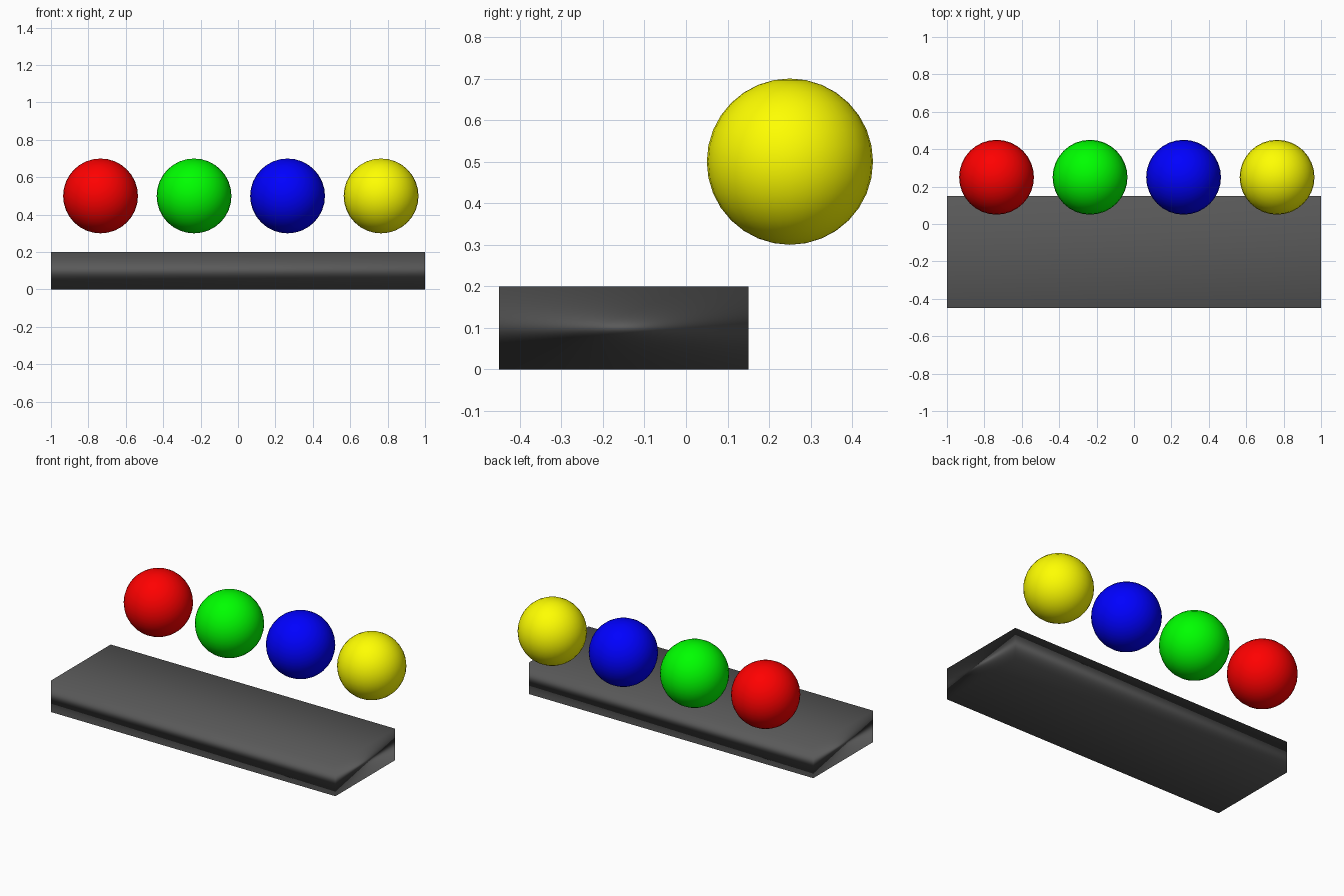
import bpy

if "Cube" in bpy.data.objects:
    bpy.data.objects.remove(bpy.data.objects["Cube"])


def paint(obj, name, rgb):
    mat = bpy.data.materials.new(name)
    mat.diffuse_color = (*rgb, 1.0)
    mat.use_nodes = True
    mat.node_tree.nodes["Principled BSDF"].inputs["Base Color"].default_value = mat.diffuse_color
    obj.data.materials.append(mat)


# Dark slab, softly shaded with area-weighted normals
bpy.ops.mesh.primitive_cube_add(size=1, location=(0, -0.15, 0.1))
slab = bpy.context.object
slab.name = "slab"
slab.scale = (2.0, 0.6, 0.2)
bpy.ops.object.transform_apply(location=False, rotation=False, scale=True)
bpy.ops.object.shade_smooth()
weighted = slab.modifiers.new("area_weighted_normals", 'WEIGHTED_NORMAL')
weighted.mode = 'FACE_AREA'
paint(slab, "dark_grey", (0.1, 0.1, 0.1))

# Row of four floating balls above the back edge
colours = {
    "red": (1, 0, 0),
    "green": (0, 1, 0),
    "blue": (0, 0, 1),
    "yellow": (1, 1, 0),
}
for i, (name, rgb) in enumerate(colours.items()):
    bpy.ops.mesh.primitive_uv_sphere_add(
        segments=32, ring_count=16, radius=0.2,
        location=(-0.735 + 0.5 * i, 0.25, 0.5))
    ball = bpy.context.object
    ball.name = name + "_ball"
    bpy.ops.object.shade_smooth()
    paint(ball, name, rgb)
